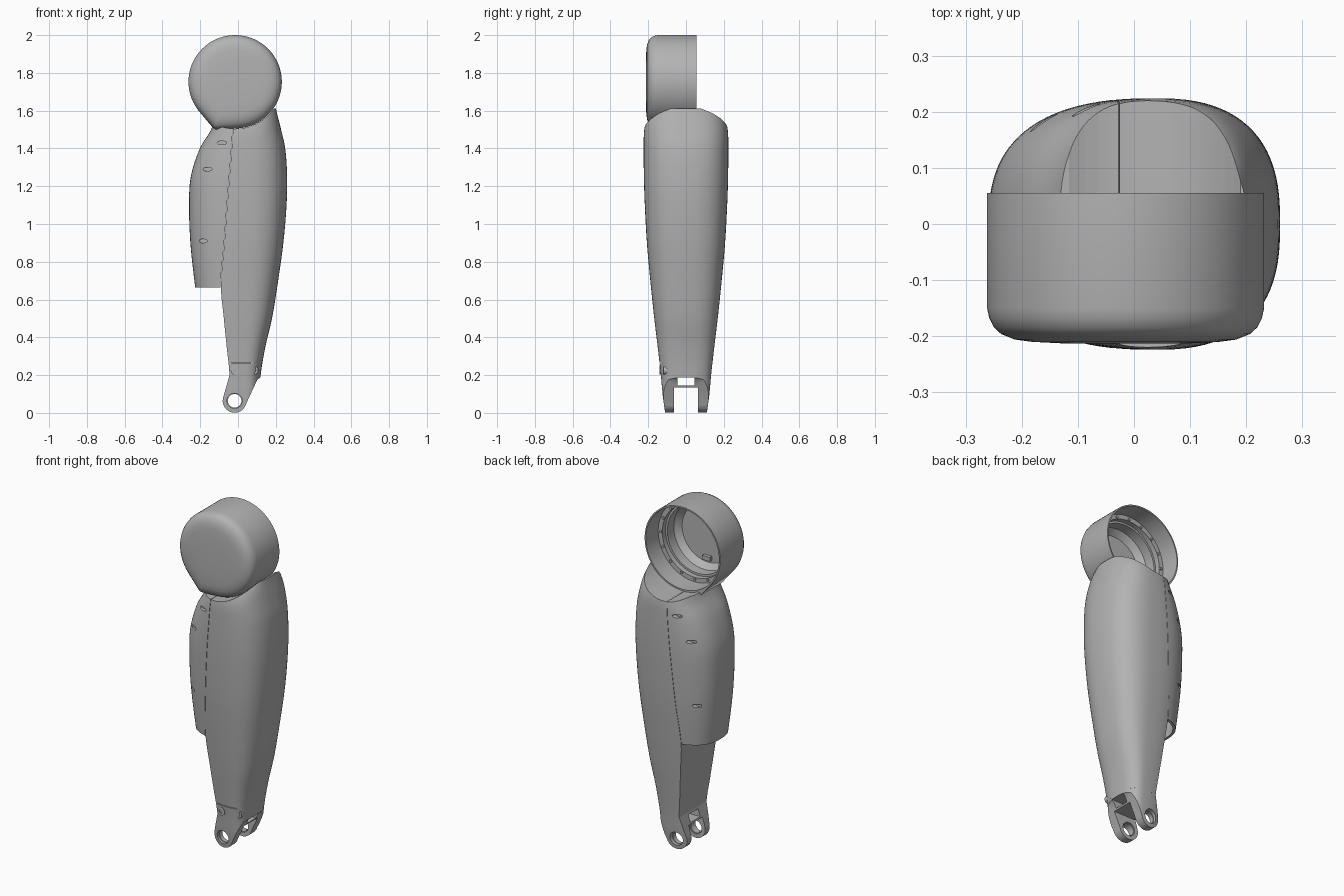
import bpy, bmesh
from math import sin, cos, acos, pi, radians
from mathutils import Matrix

old = bpy.data.objects.get("Cube")
if old:
    bpy.data.objects.remove(old, do_unlink=True)

grey = bpy.data.materials.new("plain_grey")
grey.use_nodes = True
grey.diffuse_color = (0.45, 0.45, 0.45, 1)
grey.node_tree.nodes["Principled BSDF"].inputs["Base Color"].default_value = (0.45, 0.45, 0.45, 1)

CX, CZ, R = -0.015, 1.753, 0.247   # drum centre and radius
MID = 0.035                        # x of the widest limb depth
POWER = 2.6                        # squareness of the limb section

# Limb stations: z, outer left x, seam x, outer right x, half depth
STATIONS = [
    (-0.02, -.15, -.05, .11, .108), (0.1, -.15, -.05, .115, .124),
    (0.2, -.155, -.045, .12, .133), (0.35, -.18, -.06, .145, .15),
    (0.5, -.2, -.075, .18, .168), (0.67, -.225, -.09, .208, .186),
    (0.9, -.25, -.072, .24, .207), (1.1, -.257, -.057, .257, .218),
    (1.25, -.248, -.045, .26, .223), (1.4, -.2, -.033, .25, .224),
    (1.5, -.14, -.026, .228, .221), (1.56, -.12, -.02, .213, .205),
    (1.595, -.11, -.018, .204, .18), (1.615, -.1, -.016, .2, .15),
]


def station(z):
    """Smoothly interpolated limb station at height z."""
    i = max(k for k in range(len(STATIONS) - 1) if STATIONS[k][0] <= z)
    a, b = STATIONS[i], STATIONS[i + 1]
    p, q = STATIONS[max(i - 1, 0)], STATIONS[min(i + 2, len(STATIONS) - 1)]
    h = b[0] - a[0]
    t = (z - a[0]) / h
    out = []
    for k in range(1, 5):
        ma = (b[k] - p[k]) / (b[0] - p[0]) * h
        mb = (q[k] - a[k]) / (q[0] - a[0]) * h
        out.append(a[k] * (2*t**3 - 3*t**2 + 1) + ma * (t**3 - 2*t**2 + t)
                   + b[k] * (3*t**2 - 2*t**3) + mb * (t**3 - t**2))
    return out


def section(z, part, shrink=0.0, n=48):
    """Slice of the limb: the shell right of the seam, the cover left of it, or all."""
    left, seam, right, depth = station(z)
    left, right, depth = left + shrink, right - shrink, depth - shrink
    u = (seam - MID) / (MID - left)
    split = acos(-abs(u) ** (POWER / 2))
    if part == "shell":
        t0, t1 = -split, split
    elif part == "cover":
        t0, t1 = split, 2 * pi - split
    else:
        t0, t1 = 0, 2 * pi * (1 - 1 / (n + 1))
    pts = []
    for k in range(n + 1):
        t = t0 + (t1 - t0) * k / n
        c, s = cos(t), sin(t)
        wide = right - MID if c > 0 else MID - left
        x = MID + wide * (1 if c > 0 else -1) * abs(c) ** (2 / POWER)
        y = depth * (1 if s > 0 else -1) * abs(s) ** (2 / POWER)
        pts.append((x - (0.002 if part == "cover" else 0), y, z))
    return pts


def make(name, bm):
    bmesh.ops.recalc_face_normals(bm, faces=bm.faces)
    mesh = bpy.data.meshes.new(name)
    bm.to_mesh(mesh)
    bm.free()
    mesh.materials.append(grey)
    ob = bpy.data.objects.new(name, mesh)
    bpy.context.collection.objects.link(ob)
    return ob


def loft(name, loops):
    """Capped skin through equal closed loops."""
    bm = bmesh.new()
    rings = [[bm.verts.new(p) for p in loop] for loop in loops]
    for a, b in zip(rings, rings[1:]):
        for k in range(len(a)):
            j = (k + 1) % len(a)
            bm.faces.new((a[k], a[j], b[j], b[k]))
    bm.faces.new(rings[0])
    bm.faces.new(rings[-1])
    return make(name, bm)


def circle(x, z, y, rx, rz=None, n=64):
    rz = rz or rx
    return [(x + rx * cos(2*pi*k/n), y, z + rz * sin(2*pi*k/n)) for k in range(n)]


def rod(name, x, z, y0, y1, rx, rz=None):
    return loft(name, [circle(x, z, y0, rx, rz), circle(x, z, y1, rx, rz)])


def box(name, lo, hi):
    bm = bmesh.new()
    size = [b - a for a, b in zip(lo, hi)]
    mid = [(a + b) / 2 for a, b in zip(lo, hi)]
    bmesh.ops.create_cube(bm, size=1, matrix=Matrix.Translation(mid) @ Matrix.Diagonal((*size, 1)))
    return make(name, bm)


def boolean(ob, cutter, mode="DIFFERENCE"):
    mod = ob.modifiers.new("cut", "BOOLEAN")
    mod.object, mod.operation, mod.solver = cutter, mode, "EXACT"
    bpy.context.view_layer.objects.active = ob
    bpy.ops.object.modifier_apply(modifier=mod.name)
    bpy.data.objects.remove(cutter, do_unlink=True)


def span(a, b, n):
    return [a + (b - a) * k / n for k in range(n + 1)]


# Main shell, with its top hollowed to receive the drum
main_shell = loft("main_shell", [section(z, "shell") for z in span(0.2, 1.612, 56)])
boolean(main_shell, rod("cutter", CX, CZ, -0.4, 0.4, R + 0.002))
boolean(main_shell, box("cutter", (-0.2, -0.3, 0.262), (0.3, -0.128, 0.266)))

# Side cover, open at the bottom, with oval vents on both faces
side_cover = loft("side_cover", [section(z, "cover") for z in span(0.665, 1.525, 36)])
boolean(side_cover, rod("cutter", CX, CZ, -0.4, 0.4, R + 0.002))
boolean(side_cover, loft("cutter", [section(z, "cover", 0.014) for z in span(0.6, 0.85, 8)]))
for x, z, y in ((-0.085, 1.43, 0.185), (-0.162, 1.29, 0.165), (-0.187, 0.91, 0.145)):
    for side in (-1, 1):
        boolean(side_cover, rod("cutter", x, z, side * y, side * 0.3, 0.025, 0.01))


# Drum: round cap drawn out to a neck at its lower left
def drum_loop(inset, y):
    s = (R - inset) / R
    pts = [(R * cos(t), R * sin(t)) for t in span(radians(-87), radians(220), 80)]
    tip = radians(246.5)
    pts += [(0.272 * cos(tip + d), 0.272 * sin(tip + d)) for d in (-0.03, 0.03)]
    return [(CX + x * s, y, CZ + z * s) for x, z in pts]


drum = loft("drum", [drum_loop(i, y) for i, y in (
    (0, 0.055), (0, -0.15), (0.004, -0.168), (0.012, -0.184), (0.025, -0.196),
    (0.05, -0.206), (0.08, -0.21), (0.14, -0.213))])
boolean(drum, loft("cutter", [circle(CX, CZ, y, r) for r, y in (
    (0.239, 0.07), (0.239, -0.06), (0.212, -0.06), (0.212, -0.09),
    (0.2, -0.09), (0.2, -0.15), (0.17, -0.185))]))

# Small clips on the ledge inside the drum
for k in range(16):
    a = 2 * pi * k / 16
    x, z = CX + 0.222 * cos(a), CZ + 0.222 * sin(a)
    rod("drum_clip", x, z, -0.062, -0.054, 0.008)
box("drum_block", (CX - 0.025, -0.186, 1.6), (CX + 0.025, -0.165, 1.625))

# Ankle fork: two pierced ears joined by a bridge with a window
ex, ez, er = -0.018, 0.064, 0.063
outline = [(ex + er * cos(t), ez + er * sin(t)) for t in span(radians(165), radians(345), 28)]
outline += [(0.102, 0.175), (0.122, 0.19), (0.122, 0.2), (-0.045, 0.2)]
ankle_fork = loft("ankle_fork", [section(z, "all") for z in span(-0.01, 0.21, 16)])
boolean(ankle_fork, loft("cutter", [[(x, y, z) for x, z in outline] for y in (-0.3, 0.3)]),
        "INTERSECT")
boolean(ankle_fork, box("cutter", (-0.3, -0.064, -0.1), (0.3, 0.064, 0.135)))
boolean(ankle_fork, box("cutter", (-0.3, -0.045, 0.144), (0.3, 0.045, 0.188)))
boolean(ankle_fork, rod("cutter", ex, ez, -0.3, 0.3, 0.04))

# Bearing rims inside the ear holes
for side in (-1, 1):
    rim = rod("ear_rim", ex, ez, side * 0.07, side * 0.095, 0.043)
    boolean(rim, rod("cutter", ex, ez, -0.3, 0.3, 0.036))

# Ankle screws with round sockets
for x, y in ((-0.015, 0.139), (0.083, 0.118)):
    screw = rod("ankle_screw", x, 0.226, -y, -y + 0.03, 0.024)
    boolean(screw, rod("cutter", x, 0.226, -0.3, -y + 0.008, 0.012))

# Smooth faces with crisp edges
bpy.ops.object.select_all(action="DESELECT")
for ob in bpy.context.collection.objects:
    if ob.type == "MESH" and ob.data.materials and ob.data.materials[0] == grey:
        ob.select_set(True)
        bpy.context.view_layer.objects.active = ob
bpy.ops.object.shade_smooth_by_angle(angle=radians(32))
